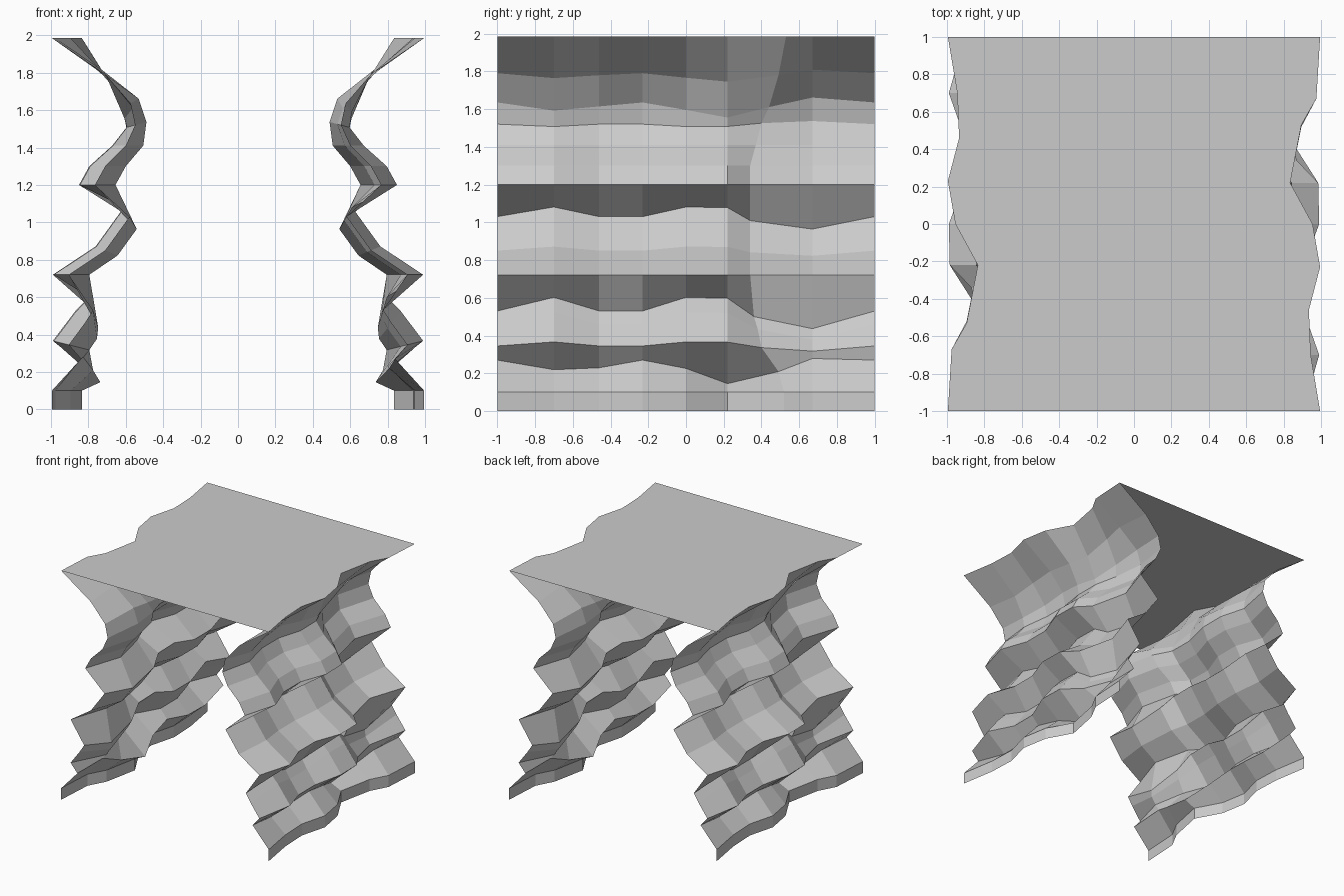
import bpy, bmesh
from math import pi
from mathutils import Matrix

if "Cube" in bpy.data.objects:
    bpy.data.objects.remove(bpy.data.objects["Cube"])

# Columns along the cliff: (y, outer-edge waviness A, ledge waviness B)
COLUMNS = [(-1, 0, 0), (-.7, -.05, .085), (-.46, -.06, 0), (-.23, 0, 0),
           (0, -.04, .085), (.22, -.16, .08), (.34, -.10, -.035),
           (.67, -.02, -.11), (1, 0, 0)]

# Rows of the cliff profile: x, z, x by A, z by A, x by B, z by B, column shift
ROWS = [(.995, 0, 1, 0, 0, 0, .18),
        (.995, .10, 1, 0, 0, 0, .18),
        (.84, .27, .65, .68, 0, -.2, .15),
        (.905, .345, 0, 0, 1, .25, .06),
        (.82, .46, 0, 0, .6, .75, .04),
        (.775, .53, 0, 0, .25, .85, .02),
        (.905, .72, 0, 0, 1, 0, 0),
        (.71, .85, 0, 0, .6, .25, 0),
        (.58, 1.03, 0, 0, .35, .6, 0),
        (.765, 1.20, 0, 0, 1, 0, 0),
        (.71, 1.30, 0, 0, 1, 0, 0),
        (.60, 1.41, 0, 0, .85, 0, .03),
        (.55, 1.52, 0, 0, .55, -.15, .06),
        (.575, 1.635, 0, .35, .4, -.3, .1),
        (.71, 1.79, .1, .18, -.1, -.2, .15),
        (.995, 1.985, 1, 0, 0, 0, .19)]


def point(row, i):
    x, z, xa, za, xb, zb, shift = row
    y, a, b = COLUMNS[i]
    return (x + xa * a + xb * b, y + (shift if i == 6 else 0), z + za * a + zb * b)


def make_object(name, bm):
    mesh = bpy.data.meshes.new(name)
    bm.to_mesh(mesh)
    bm.free()
    obj = bpy.data.objects.new(name, mesh)
    bpy.context.collection.objects.link(obj)
    return obj


# Two layered cliff walls, one the half-turn of the other
def cliff(name, angle):
    bm = bmesh.new()
    grid = [[bm.verts.new(point(r, i)) for i in range(len(COLUMNS))] for r in ROWS]
    for low, high in zip(grid, grid[1:]):
        for i in range(len(COLUMNS) - 1):
            bm.faces.new((low[i], low[i + 1], high[i + 1], high[i]))
    bm.transform(Matrix.Rotation(angle, 4, 'Z'))
    return make_object(name, bm)


cliff("right_cliff", 0)
cliff("left_cliff", pi)

# Flat ground sheet joining the two upper rims
bm = bmesh.new()
rim = [point(ROWS[-1], i) for i in range(len(COLUMNS))]
right = [bm.verts.new(p) for p in rim]
left = [bm.verts.new((-x, -y, z)) for x, y, z in rim]
bm.faces.new(right + left)
make_object("top_ground", bm)
